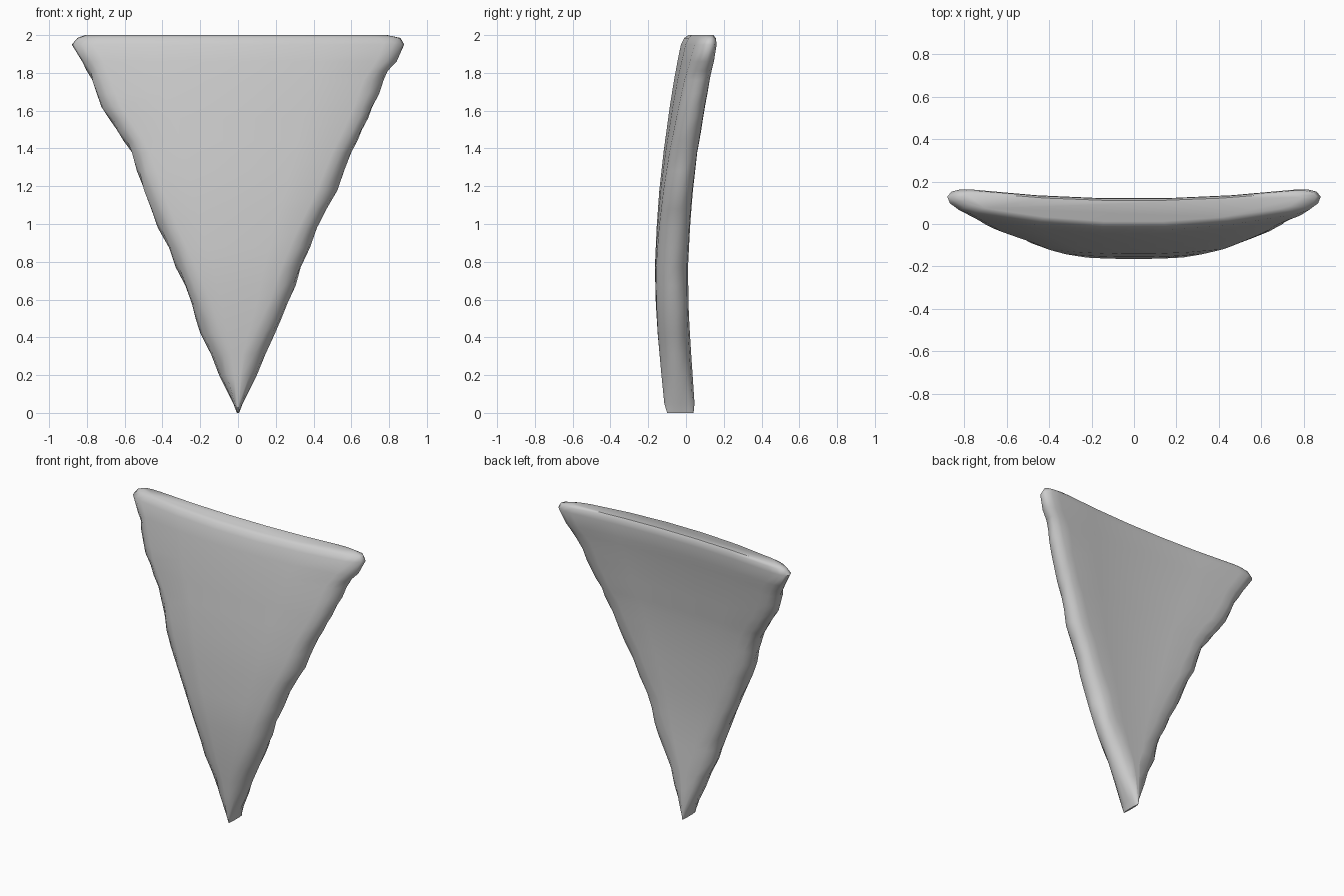
import bpy, bmesh, random
from mathutils import Vector

cube = bpy.data.objects.get("Cube")
if cube:
    bpy.data.objects.remove(cube, do_unlink=True)
random.seed(4)

mat = bpy.data.materials.new("plain grey")
mat.use_nodes = True
grey = (0.6, 0.6, 0.6, 1)
mat.diffuse_color = grey
mat.node_tree.nodes["Principled BSDF"].inputs["Base Color"].default_value = grey

# Outline and bow: height, left edge, right edge, front surface y, thickness
rows = [
    (0.0, 0.006, 0.006, -0.10, 0.14), (0.05, 0.025, 0.025, -0.115, 0.16),
    (0.2, 0.1, 0.1, -0.13, 0.165), (0.42, 0.2, 0.2, -0.15, 0.17),
    (0.58, 0.25, 0.275, -0.16, 0.17), (0.77, 0.33, 0.34, -0.165, 0.17),
    (0.98, 0.43, 0.43, -0.156, 0.165), (1.18, 0.51, 0.53, -0.142, 0.16),
    (1.38, 0.575, 0.61, -0.12, 0.155), (1.5, 0.65, 0.67, -0.104, 0.155),
    (1.62, 0.73, 0.725, -0.088, 0.155), (1.76, 0.785, 0.775, -0.066, 0.155),
    (1.86, 0.825, 0.84, -0.048, 0.155), (1.95, 0.88, 0.88, -0.03, 0.15),
    (1.985, 0.85, 0.86, -0.012, 0.13), (2.0, 0.81, 0.79, 0.01, 0.1),
]


def refine(table):
    """Add a midpoint between neighbouring rows below the top rim."""
    out = []
    for a, b in zip(table, table[1:]):
        out.append(a)
        if 0.1 < a[0] < 1.8:
            out.append(tuple((p + q) / 2 for p, q in zip(a, b)))
    return out + [table[-1]]


# Rounded rim: inset from the edge, position through the thickness (0 front, 1 back)
RIM = [(0.11, 0.0), (0.055, 0.07), (0.012, 0.28), (0.0, 0.55),
       (0.02, 0.8), (0.06, 0.94), (0.12, 1.0)]
STEPS = (-0.6, -0.2, 0.2, 0.6)


def ring(row):
    z, left, right, front, thick = row
    pts = []

    def place(x, v):
        bow = 0.13 - 0.06 * v * max(0, z - 1)
        pts.append(Vector((x, front + thick * v + bow * x * x, z)))

    def rim(side, width, order):
        ragged = 0.016 if 0.3 < z < 1.85 else 0
        for inset, v in order:
            d = inset * min(1, width / 0.14) + random.uniform(0, ragged) * (v > 0)
            place(side * (width - d), v)

    def face(v, order):
        for s in order:
            width = right if s > 0 else left
            place(s * (width - 0.11 * min(1, width / 0.14)), v)

    face(0, STEPS)
    rim(1, right, RIM)
    face(1, STEPS[::-1])
    rim(-1, left, RIM[::-1])
    return pts


# Curved wedge shard
bm = bmesh.new()
rings = [[bm.verts.new(p) for p in ring(r)] for r in refine(rows)]
for lower, upper in zip(rings, rings[1:]):
    n = len(lower)
    for i in range(n):
        j = (i + 1) % n
        bm.faces.new((lower[i], lower[j], upper[j], upper[i]))
bm.faces.new(rings[0][::-1])
bm.faces.new(rings[-1])
bmesh.ops.recalc_face_normals(bm, faces=bm.faces)

mesh = bpy.data.meshes.new("curved_wedge")
bm.to_mesh(mesh)
bm.free()
mesh.materials.append(mat)
shard = bpy.data.objects.new("curved_wedge", mesh)
bpy.context.collection.objects.link(shard)
bpy.context.view_layer.objects.active = shard
shard.select_set(True)
bpy.ops.object.shade_smooth_by_angle(angle=1.0)
